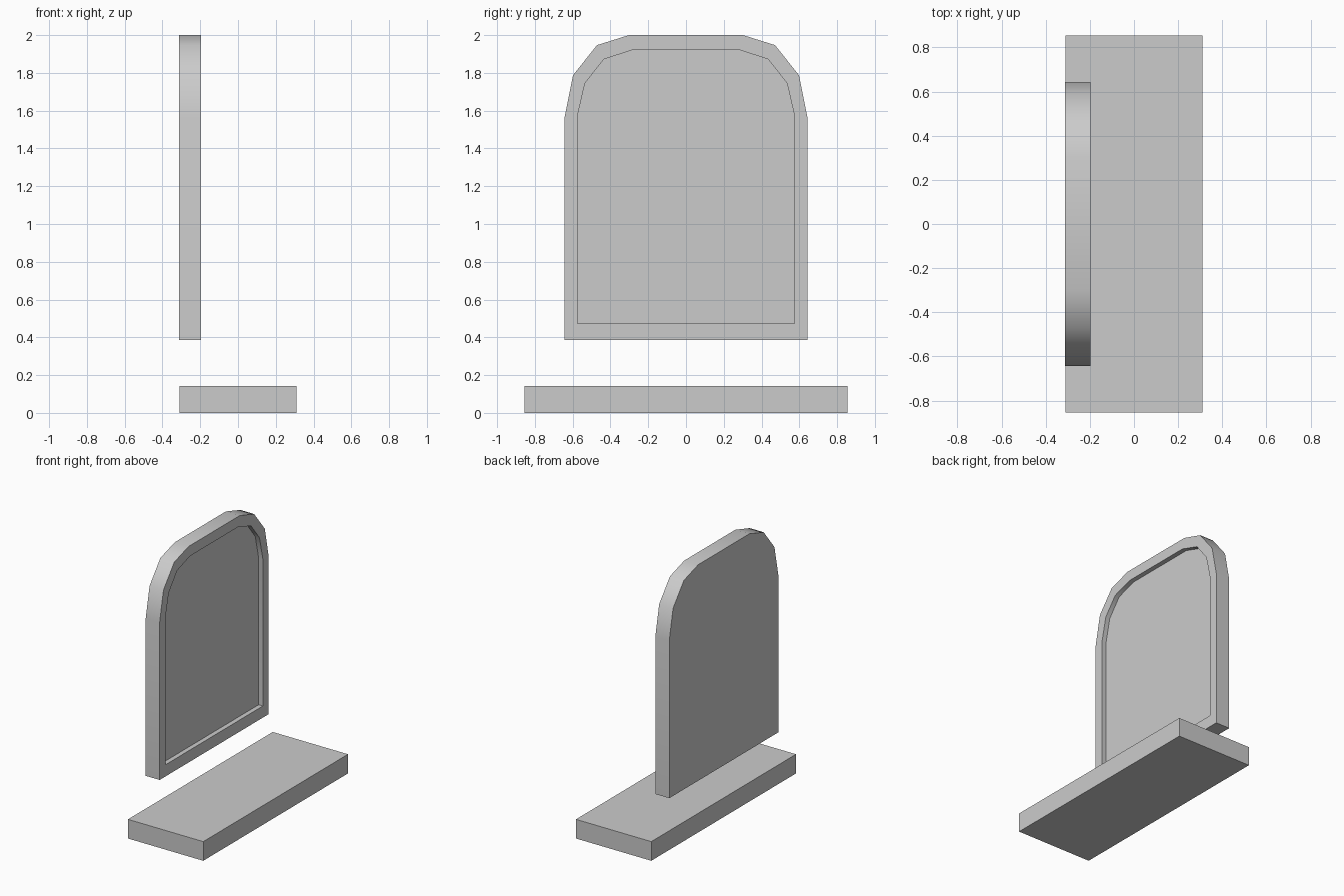
import bpy, bmesh, math

if "Cube" in bpy.data.objects:
    bpy.data.objects.remove(bpy.data.objects["Cube"])

X_BACK, X_FRONT, RECESS = -0.312, -0.197, 0.035


def arch(half):
    """Mirror a right-hand half profile (y, z) into a closed outline."""
    return half + [(-y, z) for y, z in reversed(half)]


def finish(name, bm, smooth=False):
    bmesh.ops.recalc_face_normals(bm, faces=bm.faces)
    me = bpy.data.meshes.new(name)
    bm.to_mesh(me)
    bm.free()
    ob = bpy.data.objects.new(name, me)
    bpy.context.collection.objects.link(ob)
    if smooth:
        bpy.ops.object.select_all(action='DESELECT')
        ob.select_set(True)
        bpy.context.view_layer.objects.active = ob
        bpy.ops.object.shade_smooth_by_angle(angle=math.radians(40))
    return ob


# Base slab
bm = bmesh.new()
bmesh.ops.create_cube(bm, size=1)
bmesh.ops.scale(bm, vec=(0.622, 1.708, 0.143), verts=bm.verts)
bmesh.ops.translate(bm, vec=(0, 0, 0.0715), verts=bm.verts)
finish("base_slab", bm)

# Upright arched panel with a recessed front: four loops bridged in order
outer = arch([(0.643, 0.387), (0.643, 1.565), (0.598, 1.788), (0.471, 1.947), (0.302, 2.0)])
inner = arch([(0.575, 0.474), (0.575, 1.57), (0.535, 1.745), (0.435, 1.872), (0.282, 1.922)])
bm = bmesh.new()
sections = [(X_BACK, outer), (X_FRONT, outer), (X_FRONT, inner), (X_FRONT - RECESS, inner)]
loops = [[bm.verts.new((x, y, z)) for y, z in outline] for x, outline in sections]
n = len(outer)
for a, b in zip(loops, loops[1:]):
    for i in range(n):
        j = (i + 1) % n
        bm.faces.new((a[i], a[j], b[j], b[i]))
bm.faces.new(loops[0])
bm.faces.new(loops[-1])
finish("arched_panel", bm, smooth=True)
